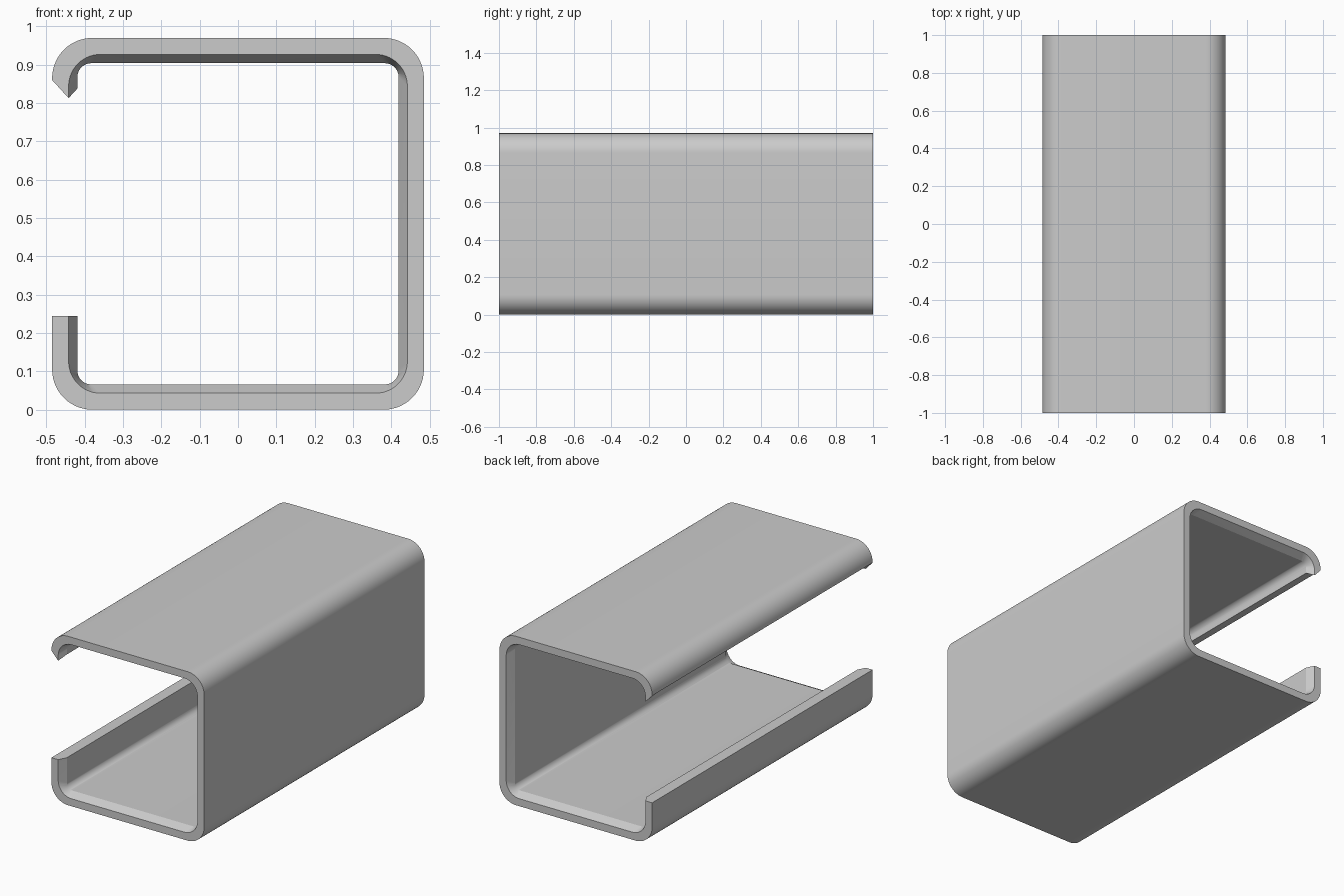
import bpy, bmesh, math

cube = bpy.data.objects.get("Cube")
if cube:
    bpy.data.objects.remove(cube, do_unlink=True)

HALF = 0.485       # half width of the square section
MID = 0.485        # height of the section centre
LIP = 0.245        # top of the short lower lip
STEPS = 14         # segments per rounded corner


def section(inset, radius, top_end):
    """C-shaped line: lip, then four rounded corners, then the upper lip end."""
    h = HALF - inset
    pts = [(-h, LIP)]
    for k, (sx, sz) in enumerate([(-1, -1), (1, -1), (1, 1), (-1, 1)]):
        cx, cz = sx * (h - radius), MID + sz * (h - radius)
        start = math.pi + k * math.pi / 2
        for i in range(STEPS + 1):
            a = start + i * math.pi / 2 / STEPS
            pts.append((cx + radius * math.cos(a), cz + radius * math.sin(a)))
    pts.append((-h, top_end))
    return pts


outer = section(0.0, 0.105, 0.860)
thin = section(0.043, 0.083, 0.813)
thick = section(0.066, 0.036, 0.838)

# Stations along the length: walls flare thinner at both open ends
stations = [(-1.0, thin), (-0.955, thick), (0.955, thick), (1.0, thin)]

bm = bmesh.new()
rings = []
for y, inner in stations:
    loop = outer + inner[::-1]
    rings.append([bm.verts.new((x, y, z)) for x, z in loop])

# Long walls
n = len(rings[0])
for r0, r1 in zip(rings, rings[1:]):
    for i in range(n):
        j = (i + 1) % n
        bm.faces.new((r0[i], r0[j], r1[j], r1[i]))

# End rims
for ring in (rings[0], rings[-1]):
    for i in range(n // 2 - 1):
        bm.faces.new((ring[i], ring[i + 1], ring[n - 2 - i], ring[n - 1 - i]))

bmesh.ops.recalc_face_normals(bm, faces=bm.faces)
mesh = bpy.data.meshes.new("open_channel")
bm.to_mesh(mesh)
bm.free()
channel = bpy.data.objects.new("open_channel", mesh)
bpy.context.collection.objects.link(channel)

# Plain grey
grey = bpy.data.materials.new("light_grey")
grey.use_nodes = True
color = (0.6, 0.6, 0.6, 1.0)
grey.diffuse_color = color
grey.node_tree.nodes["Principled BSDF"].inputs["Base Color"].default_value = color
mesh.materials.append(grey)

bpy.context.view_layer.objects.active = channel
channel.select_set(True)
bpy.ops.object.shade_smooth_by_angle(angle=math.radians(20))
